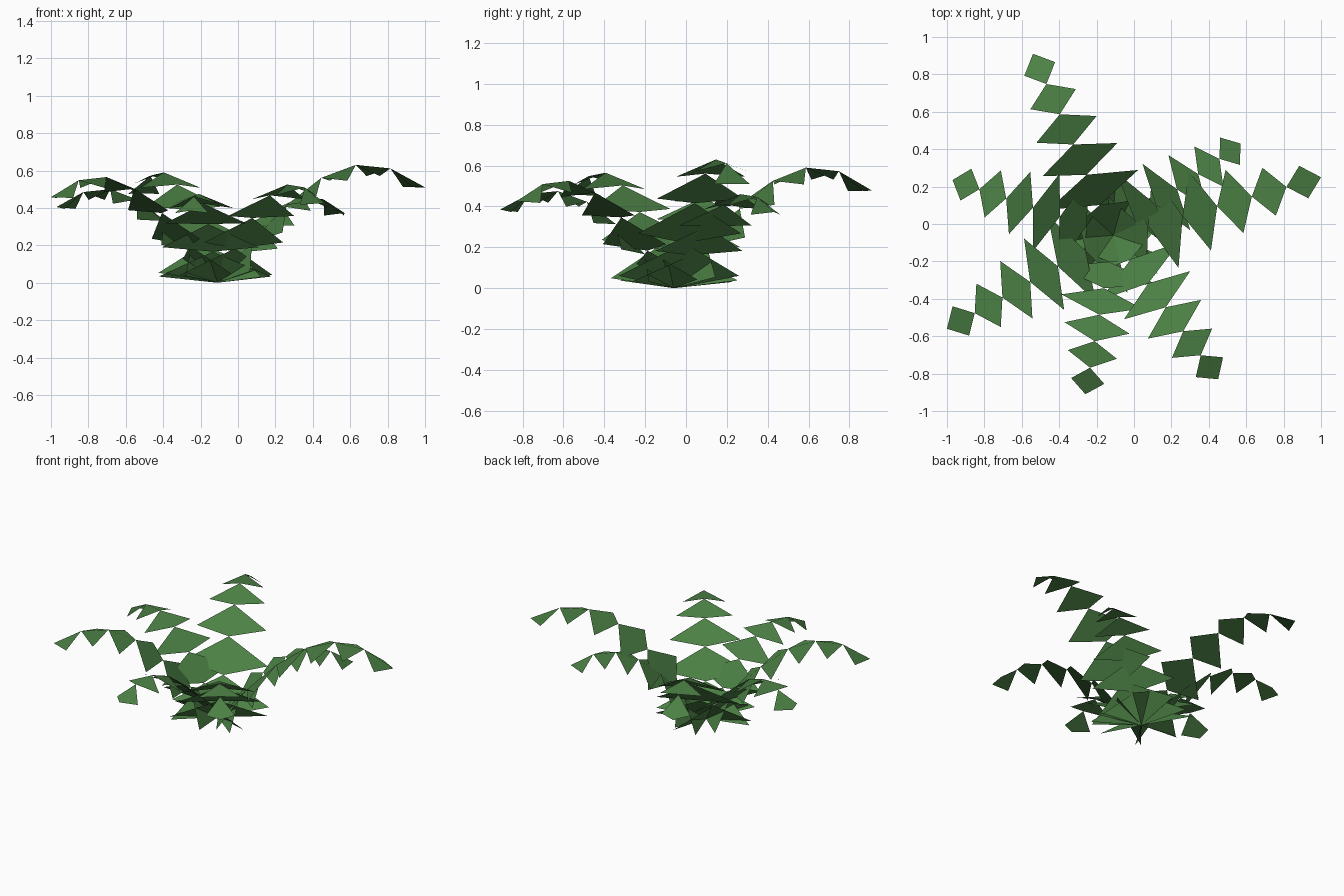
import bpy
from mathutils import Vector

cube = bpy.data.objects.get("Cube")
if cube:
    bpy.data.objects.remove(cube, do_unlink=True)

green = bpy.data.materials.new("leaf green")
green.use_nodes = True
color = (0.073, 0.22, 0.06, 1)
green.diffuse_color = color
bsdf = green.node_tree.nodes["Principled BSDF"]
bsdf.inputs["Base Color"].default_value = color
bsdf.inputs["Roughness"].default_value = 0.9

ROOT = Vector((-0.11, -0.06, 0))
# Relative height of the arching midrib at each leaflet joint
ARCH = (0, 0.35, 0.66, 0.89, 1, 0.97, 0.81)
DROOP = Vector((0, 0, -0.05))


def make_frond(name, tip_x, tip_y, peak):
    """Chain of diamond leaflets, folded along an arching midrib."""
    reach = Vector((tip_x, tip_y, 0)) - ROOT
    count = len(ARCH) - 1
    side = Vector((-reach.y, reach.x, 0)).normalized()
    rib = [ROOT + reach * i / count + Vector((0, 0, peak * h))
           for i, h in enumerate(ARCH)]
    verts, faces = [], []
    for i in range(count):
        base, tip = rib[i], rib[i + 1]
        half = side * (0.305 - 0.043 * i)
        middle = (base + tip) / 2 + DROOP
        n = len(verts)
        verts += [base, middle - half, tip, middle + half]
        faces.append((n, n + 1, n + 2, n + 3))
    mesh = bpy.data.meshes.new(name)
    mesh.from_pydata(verts, [], faces)
    mesh.materials.append(green)
    bpy.context.collection.objects.link(bpy.data.objects.new(name, mesh))


# Fronds around the root: tip position and peak height
make_frond("back_frond", -0.54, 0.91, 0.59)
make_frond("back_left_frond", 0.57, 0.43, 0.46)
make_frond("left_frond", 1.0, 0.25, 0.63)
make_frond("front_left_frond", 0.45, -0.83, 0.525)
make_frond("front_frond", -0.26, -0.91, 0.475)
make_frond("front_right_frond", -1.0, -0.56, 0.565)
make_frond("right_frond", -0.97, 0.235, 0.5)
